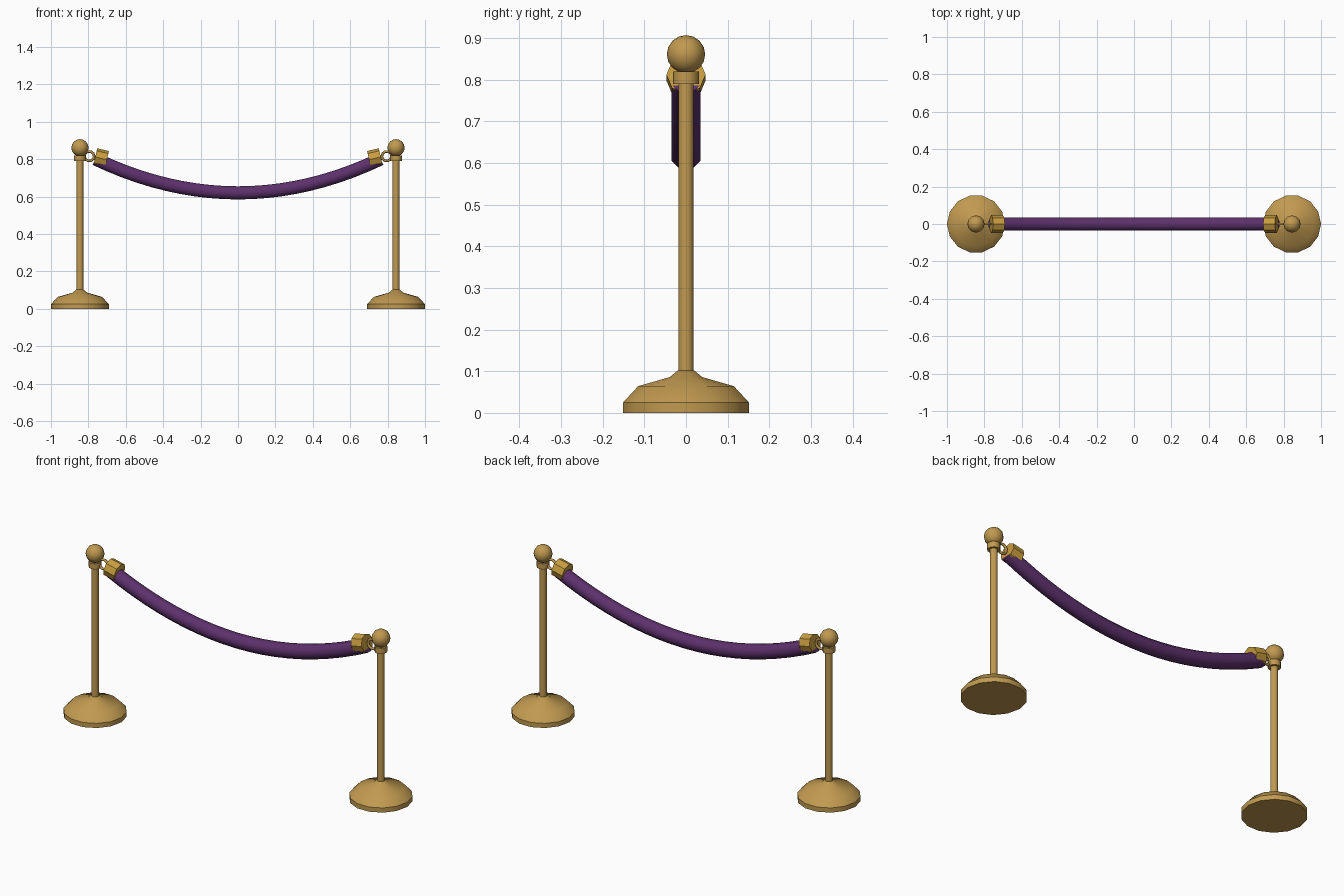
import bpy, bmesh
from math import cos, sin, pi, radians
from mathutils import Vector, Matrix

if "Cube" in bpy.data.objects:
    bpy.data.objects.remove(bpy.data.objects["Cube"])


def material(name, color):
    m = bpy.data.materials.new(name)
    m.diffuse_color = (*color, 1)
    m.use_nodes = True
    m.node_tree.nodes["Principled BSDF"].inputs["Base Color"].default_value = m.diffuse_color
    return m


brass = material("brass", (0.53, 0.32, 0.08))
gold = material("gold", (0.58, 0.34, 0.05))
velvet = material("velvet", (0.11, 0.03, 0.15))


def skin(name, rings, mat, closed=False, angle=40):
    """Join equal rings of points into a tube, capped unless closed."""
    bm = bmesh.new()
    rows = [[bm.verts.new(p) for p in ring] for ring in rings]
    pairs = list(zip(rows, rows[1:]))
    if closed:
        pairs.append((rows[-1], rows[0]))
    else:
        bm.faces.new(rows[0])
        bm.faces.new(rows[-1])
    n = len(rows[0])
    for a, b in pairs:
        for i in range(n):
            j = (i + 1) % n
            bm.faces.new((a[i], a[j], b[j], b[i]))
    bmesh.ops.recalc_face_normals(bm, faces=bm.faces)
    me = bpy.data.meshes.new(name)
    bm.to_mesh(me)
    bm.free()
    me.materials.append(mat)
    ob = bpy.data.objects.new(name, me)
    bpy.context.collection.objects.link(ob)
    smooth(ob, angle)
    return ob


def smooth(ob, angle=40):
    bpy.ops.object.select_all(action='DESELECT')
    ob.select_set(True)
    bpy.context.view_layer.objects.active = ob
    bpy.ops.object.shade_smooth_by_angle(angle=radians(angle))


def lathe(name, x, profile, sides, mat):
    return skin(name, [[(x + r * cos(2 * pi * i / sides), r * sin(2 * pi * i / sides), z)
                        for i in range(sides)] for r, z in profile], mat)


def torus(name, centre, major, minor, mat, n=10, m=6):
    """Ring standing in the xz plane."""
    rings = []
    for i in range(n):
        a = 2 * pi * i / n
        d = Vector((cos(a), 0, sin(a)))
        rings.append([Vector(centre) + d * (major + minor * cos(2 * pi * k / m))
                      + Vector((0, minor * sin(2 * pi * k / m), 0)) for k in range(m)])
    return skin(name, rings, mat, closed=True, angle=65)


POST_X = 0.845
for side, s in (("left", -1), ("right", 1)):
    x = s * POST_X
    # post: weighted base, pole, collar, ball
    lathe(side + "_base", x, [(.155, 0), (.155, .025), (.118, .064), (.04, .086), (.02, .102)], 14, brass)
    lathe(side + "_pole", x, [(.0185, .09), (.0185, .83)], 12, brass)
    lathe(side + "_collar", x, [(.031, .79), (.031, .82)], 12, brass)
    bpy.ops.mesh.primitive_uv_sphere_add(segments=12, ring_count=8, radius=.046, location=(x, 0, .861))
    ball = bpy.context.object
    ball.name = side + "_ball"
    ball.data.materials.append(brass)
    smooth(ball, 60)
    # hook ring and octagonal end cuff
    torus(side + "_hook", (s * .795, 0, .816), .026, .007, brass)
    rot = Matrix.Rotation(radians(-13 * s), 3, 'Y')
    mid = Vector((s * .732, 0, .805))
    skin(side + "_cuff", [[mid + rot @ Vector((h, .047 * cos(pi * i / 4), .047 * sin(pi * i / 4)))
                           for i in range(8)] for h in (-.032, .032)], gold)

# sagging eight-sided rope
END, LOW, SAG, SEG = .762, .62, .181, 20
rings = []
for k in range(SEG + 1):
    t = 2 * k / SEG - 1
    normal = Vector((-2 * SAG * t / END, 0, 1)).normalized()
    c = Vector((END * t, 0, LOW + SAG * t * t))
    rings.append([c + .038 * (Vector((0, cos(a), 0)) + normal * sin(a))
                  for a in (pi / 8 + i * pi / 4 for i in range(8))])
skin("rope", rings, velvet, angle=50)
